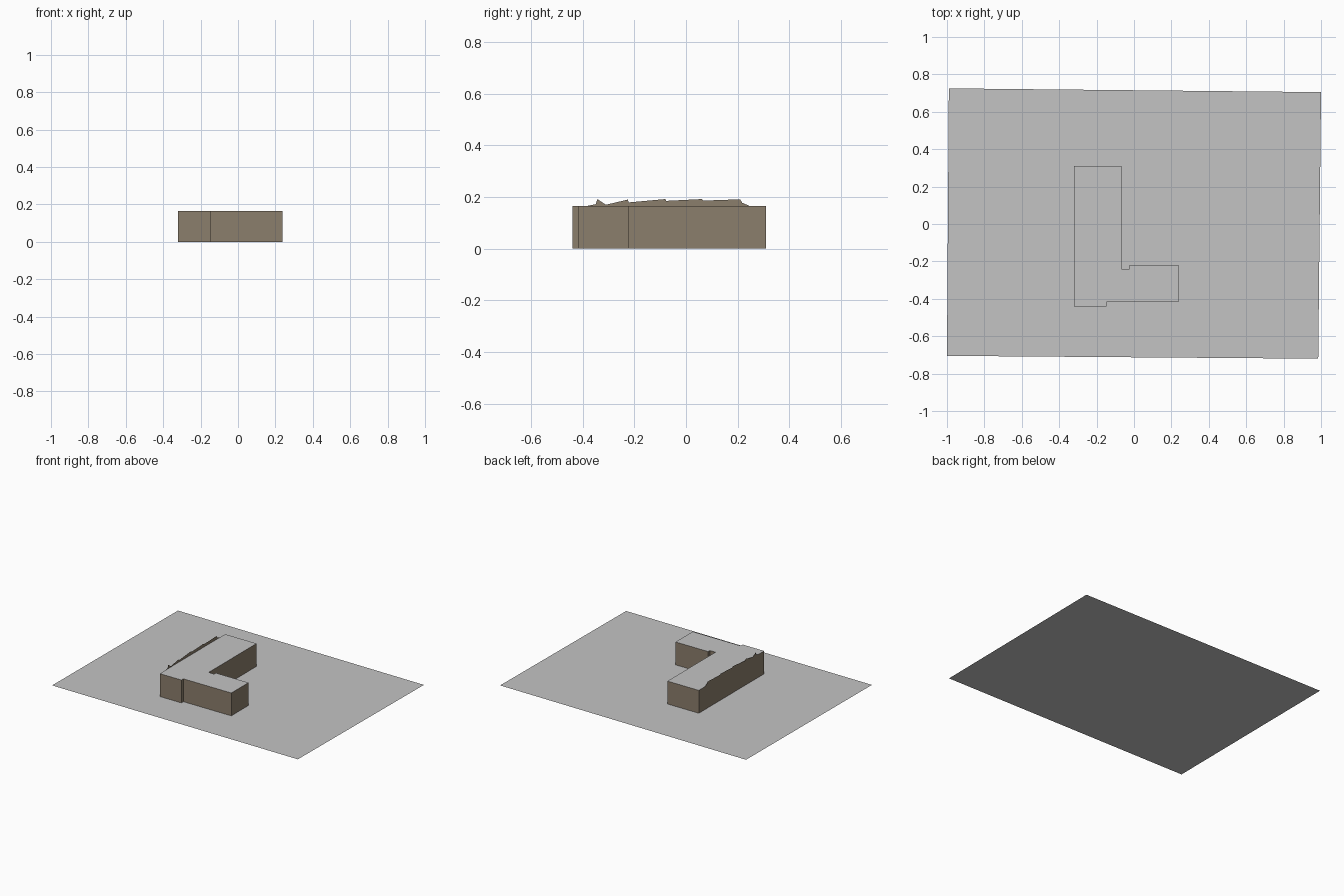
import bpy
import bmesh

cube = bpy.data.objects.get("Cube")
if cube:
    bpy.data.objects.remove(cube, do_unlink=True)


def material(name, rgb):
    mat = bpy.data.materials.new(name)
    mat.use_nodes = True
    color = (*rgb, 1)
    mat.diffuse_color = color
    mat.node_tree.nodes["Principled BSDF"].inputs["Base Color"].default_value = color
    return mat


def mesh_object(name, bm, mats):
    mesh = bpy.data.meshes.new(name)
    bm.to_mesh(mesh)
    bm.free()
    for mat in mats:
        mesh.materials.append(mat)
    obj = bpy.data.objects.new(name, mesh)
    bpy.context.collection.objects.link(obj)
    return obj


def polygon(bm, points):
    return bm.faces.new([bm.verts.new(p) for p in points])


grey = material("light_grey", (0.55, 0.55, 0.55))
brown = material("wall_brown", (0.26, 0.21, 0.15))

ROOF = 0.166
WEST, EAST, NORTH, SOUTH = -0.32, 0.238, 0.31, -0.44

# Ground: flat, slightly skewed sheet
bm = bmesh.new()
polygon(bm, [(-1, -0.705, 0), (0.985, -0.72, 0), (1, 0.705, 0), (-0.99, 0.725, 0)])
mesh_object("ground", bm, [grey])

# Building: L-shaped footprint raised to a flat roof, open underneath
footprint = [
    (WEST, SOUTH), (-0.147, SOUTH), (-0.147, -0.417), (EAST, -0.417),
    (EAST, -0.22), (-0.024, -0.22), (-0.024, -0.24), (-0.068, -0.24),
    (-0.068, NORTH), (WEST, NORTH),
]
bm = bmesh.new()
base = [bm.verts.new((x, y, 0)) for x, y in footprint]
top = [bm.verts.new((x, y, ROOF)) for x, y in footprint]
bm.faces.new(top)
for i in range(len(base)):
    j = (i + 1) % len(base)
    wall = bm.faces.new((base[i], base[j], top[j], top[i]))
    wall.material_index = 1
mesh_object("building", bm, [grey, brown])

# Parapet: thin ragged upstand along the west wall
ridge = [
    (-0.38, 0.0), (-0.35, 0.006), (-0.343, 0.026), (-0.31, 0.004),
    (-0.225, 0.024), (-0.222, 0.013), (-0.08, 0.026), (-0.077, 0.019),
    (0.062, 0.026), (0.066, 0.02), (0.21, 0.025), (0.217, 0.012), (0.245, 0.0),
]
bm = bmesh.new()
polygon(bm, [(WEST, y, ROOF + h) for y, h in ridge])
mesh_object("ragged_parapet", bm, [brown])
